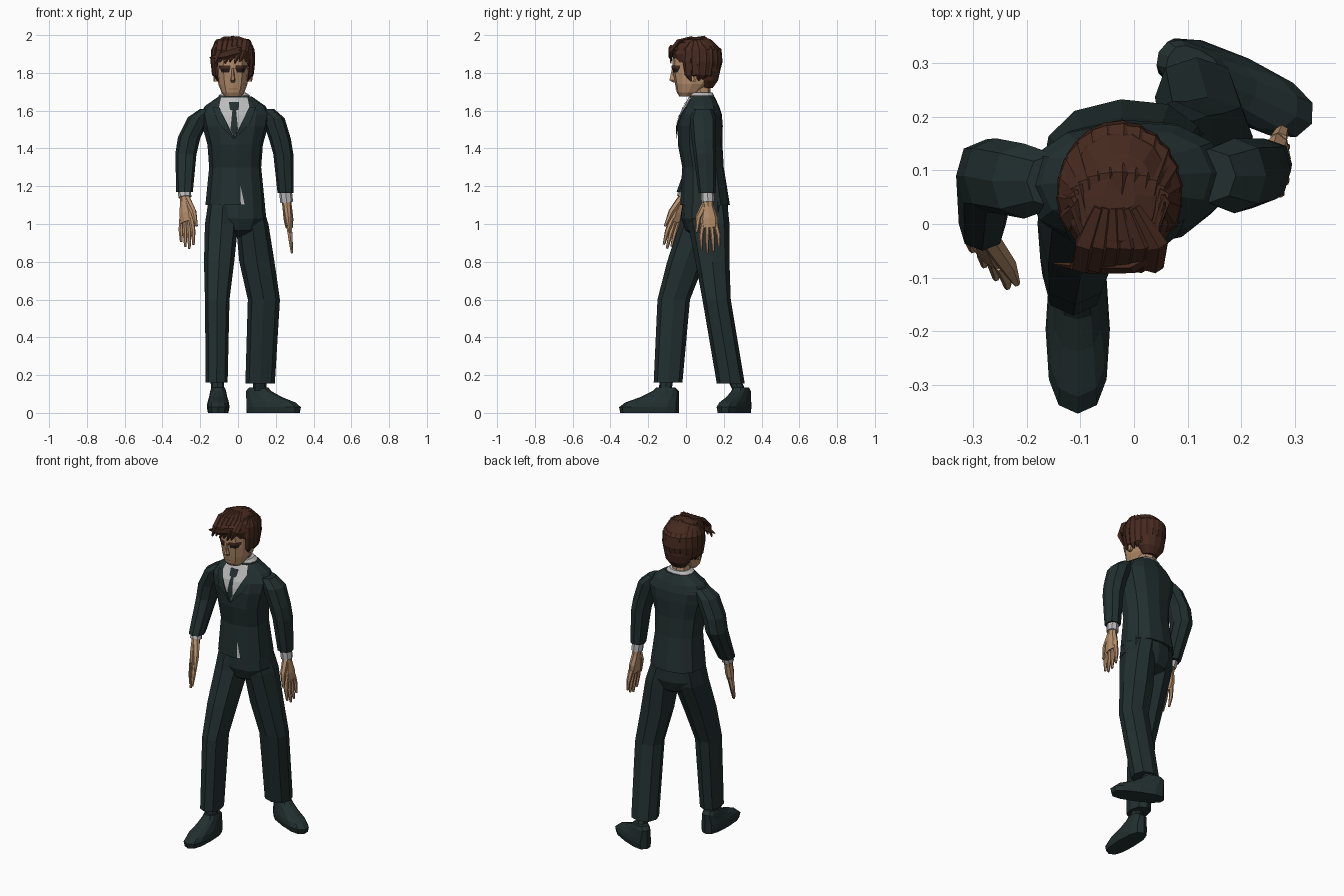
import bpy, bmesh, math
from math import cos, sin, pi, radians
from mathutils import Vector
from mathutils.bvhtree import BVHTree

cube = bpy.data.objects.get("Cube")
if cube:
    bpy.data.objects.remove(cube, do_unlink=True)


def material(name, red, green, blue):
    mat = bpy.data.materials.new(name)
    mat.use_nodes = True
    mat.diffuse_color = (red, green, blue, 1)
    mat.node_tree.nodes["Principled BSDF"].inputs["Base Color"].default_value = mat.diffuse_color
    return mat


SUIT = material("dark green suit", .016, .028, .029)
SHIRT = material("grey white shirt", .5, .5, .5)
SKIN = material("tan skin", .46, .27, .15)
LIP = material("brown lip", .3, .16, .08)
HAIR = material("brown hair", .062, .023, .014)
EYE = material("dark eye", .014, .009, .008)
BODY_X, HEAD_X = -.015, -.027
SIDES = (("right", -1), ("left", 1))


def add_object(name, bm, mat):
    mesh = bpy.data.meshes.new(name)
    bm.to_mesh(mesh)
    bm.free()
    mesh.materials.append(mat)
    obj = bpy.data.objects.new(name, mesh)
    bpy.context.collection.objects.link(obj)
    return obj


def skin_rings(name, rings, mat):
    """Bridge a stack of equal point rings and cap both ends."""
    bm = bmesh.new()
    rows = [[bm.verts.new(point) for point in ring] for ring in rings]
    count = len(rows[0])
    for low, high in zip(rows, rows[1:]):
        for i in range(count):
            j = (i + 1) % count
            bm.faces.new((low[i], low[j], high[j], high[i]))
    bm.faces.new(rows[0])
    bm.faces.new(rows[-1])
    bmesh.ops.recalc_face_normals(bm, faces=bm.faces)
    return add_object(name, bm, mat)


def oval(center, u, v, count, square):
    def power(t):
        return math.copysign(abs(t) ** square, t) if abs(t) > 1e-6 else 0
    angles = [2 * pi * i / count for i in range(count)]
    return [center + u * power(cos(a)) + v * power(sin(a)) for a in angles]


def loft(name, sections, mat, count=8, square=.85, yaw=0):
    """Level sections, each x, y, z, half width, half depth."""
    u, v = Vector((cos(yaw), sin(yaw), 0)), Vector((-sin(yaw), cos(yaw), 0))
    rings = [oval(Vector(place), u * width, v * depth, count, square)
             for *place, width, depth in sections]
    return skin_rings(name, rings, mat)


def column(name, x, sections, mat, count=12, square=.85, yaw=0):
    """Loft whose sections share one x."""
    return loft(name, [(x, *section) for section in sections], mat, count, square, yaw)


def tube(name, path, sizes, across, mat, count=6):
    """Flattened tube along a path; sizes are half width and half thickness."""
    path = [Vector(point) for point in path]
    last = len(path) - 1
    rings = []
    for i, (point, (width, thick)) in enumerate(zip(path, sizes)):
        along = (path[min(i + 1, last)] - path[max(i - 1, 0)]).normalized()
        u = Vector(across)
        u = (u - along * u.dot(along)).normalized()
        rings.append(oval(point, u * width, along.cross(u) * thick, count, 1))
    return skin_rings(name, rings, mat)


def plate(name, target, rows, mat, lift=.005, cols=6, steps=4):
    """Thin patch laid on the front of a part; rows are z, x start, x end, rising."""
    tree = BVHTree.FromPolygons([vert.co for vert in target.data.vertices],
                                [poly.vertices[:] for poly in target.data.polygons])
    bm = bmesh.new()
    grid = []
    for k in range((len(rows) - 1) * steps + 1):
        i = min(k // steps, len(rows) - 2)
        z, start, end = Vector(rows[i]).lerp(Vector(rows[i + 1]), k / steps - i)
        line = []
        for col in range(cols + 1):
            x = start + (end - start) * col / cols
            hit = tree.ray_cast(Vector((x, -1, z)), Vector((0, 1, 0)))[0]
            line.append(bm.verts.new((x, (hit.y if hit else .05) - lift, z)))
        grid.append(line)
    for low, high in zip(grid, grid[1:]):
        for i in range(cols):
            bm.faces.new((low[i], low[i + 1], high[i + 1], high[i]))
    return add_object(name, bm, mat)


# Trousers
column("trouser_seat", 0, [(.1, .935, .05, .05), (.1, .965, .11, .1), (.1, 1.03, .15, .125),
                           (.1, 1.12, .14, .12)], SUIT)
loft("right_trouser_leg", [(-.08, .09, 1.1, .08, .11), (-.087, .075, 1, .088, .11),
                           (-.1, 0, .8, .08, .1), (-.11, -.065, .6, .065, .086),
                           (-.113, -.095, .16, .058, .076)], SUIT)
loft("left_trouser_leg", [(.05, .11, 1.1, .08, .11), (.075, .12, 1, .086, .11),
                          (.1, .14, .8, .093, .09), (.137, .162, .6, .085, .075),
                          (.117, .237, .155, .078, .074)], SUIT)


# Shoes and ankles, built from the heel along a heading
def shoe(side, heel, heading, leg):
    heel, forward = Vector(heel), Vector((cos(heading), sin(heading), 0))
    up = Vector((0, 0, 1))
    outline = [(0, .155, .054), (.03, .158, .06), (.055, .142, .057),
               (.085, .1, .048), (.115, .07, .042), (.135, .05, .036)]
    loft(side + "_shoe", [(*(heel + forward * max(reach, .07) + up * z), reach, width)
                          for z, reach, width in outline], SUIT, 12, .75, heading)
    loft(side + "_ankle", [(*(heel + forward * .075 + up * .1), .034, .034),
                           (*leg, .2, .036, .036)], SUIT)


shoe("right", (-.105, -.038, 0), radians(-90), (-.113, -.1))
shoe("left", (.046, .321, 0), radians(-25), (.117, .245))

# Jacket, shirt and tie
jacket = column("jacket", BODY_X, [(.1, 1.1, .158, .133), (.09, 1.3, .138, .11),
                                   (.075, 1.42, .147, .118), (.075, 1.52, .175, .12),
                                   (.08, 1.58, .188, .11), (.085, 1.625, .16, .09),
                                   (.085, 1.675, .088, .066)], SUIT, yaw=radians(4))
plate("shirt_front", jacket, [(1.46, -.022, -.018), (1.62, -.1, .06), (1.67, -.09, .05)], SHIRT)
plate("shirt_tail", jacket, [(1.103, .015, .035), (1.2, .012, .014)], SHIRT, cols=2)
plate("necktie", jacket, [(1.46, -.022, -.018), (1.5, -.04, 0), (1.6, -.03, -.01),
                          (1.605, -.043, .003), (1.645, -.048, .006)], SUIT, .009)
for side, s in SIDES:
    edge = [(1.45, 0, .004), (1.53, .038, .083), (1.62, .08, .115)]
    plate(side + "_lapel", jacket, [(z, *sorted((s * inner - .02, s * outer - .02)))
                                    for z, inner, outer in edge], SUIT, .009, 3)
column("shirt_collar", -.02, [(.083, 1.64, .07, .055), (.085, 1.68, .083, .064),
                              (.08, 1.695, .062, .06)], SHIRT)

# Sleeves
loft("right_sleeve", [(-.15, .08, 1.61, .05, .05), (-.205, .08, 1.565, .06, .07),
                      (-.258, .09, 1.46, .06, .07), (-.276, .09, 1.37, .056, .068),
                      (-.283, 0, 1.17, .044, .05)], SUIT)
loft("left_sleeve", [(.14, .09, 1.61, .05, .05), (.187, .09, 1.56, .06, .07),
                     (.222, .095, 1.45, .058, .065), (.24, .1, 1.37, .053, .06),
                     (.252, .112, 1.165, .043, .045)], SUIT)


# Hands: palm, four fingers and a thumb, with the shirt cuff
def hand(side, wrist, knuckle, tip, across):
    wrist, knuckle, tip, across = map(Vector, (wrist, knuckle, tip, across))
    down = (knuckle - wrist).normalized()
    tube(side + "_cuff", [wrist - down * .04, wrist + down * .025],
         [(.035, .034)] * 2, across, SHIRT, 8)
    tube(side + "_palm", [wrist, wrist + down * .05, wrist.lerp(knuckle, .7), knuckle],
         [(.027, .025), (.03, .025), (.048, .026), (.046, .02)], across, SKIN, 8)
    for i, length in enumerate((.85, 1, .93, .75)):
        offset = across * (1.5 - i)
        root = knuckle + offset * .023 - down * .02
        end = knuckle.lerp(tip, length) + offset * .031
        tube(f"{side}_finger_{i}", [root, root.lerp(end, .5) + offset * .004, end],
             [(.013, .017), (.012, .013), (.006, .007)], across, SKIN)
    base = wrist + down * .035 + across * .015
    tube(side + "_thumb", [base, base + down * .07 + across * .04, base + down * .15 + across * .055],
         [(radius, radius) for radius in (.02, .017, .007)], across, SKIN)


hand("right", (-.283, -.008, 1.165), (-.27, -.055, 1.01), (-.268, -.09, .87), (.7, -.7, 0))
hand("left", (.255, .115, 1.14), (.272, .125, .98), (.286, .13, .845), (0, -1, 0))

# Head
column("neck", HEAD_X, [(.08, 1.64, .055, .055), (.07, 1.78, .05, .055)], SKIN, 8)
head = column("head", HEAD_X, [(0, 1.675, .042, .035), (.012, 1.695, .06, .06),
                               (.032, 1.74, .077, .09), (.05, 1.8, .085, .12),
                               (.05, 1.87, .086, .123), (.05, 1.94, .07, .1)], SKIN, square=.8)
column("nose", HEAD_X, [(-.06, 1.75, .009, .01), (-.07, 1.762, .013, .021),
                        (-.07, 1.785, .008, .014), (-.068, 1.825, .006, .007)], SKIN, 6)
plate("mouth", head, [(1.712, -.05, -.004), (1.717, -.052, -.002)], LIP, .004)
for side, s in SIDES:
    def span(z, inner, outer):
        return (z, *sorted((HEAD_X + s * inner, HEAD_X + s * outer)))
    plate(side + "_eye", head, [span(1.803, .02, .06), span(1.822, .015, .068)], EYE, .004)
    plate(side + "_brow", head, [span(1.822, .012, .072), span(1.84, .014, .075)], HAIR, .008)
    column(side + "_ear", HEAD_X + s * .09, [(.04, 1.755, .012, .012), (.05, 1.82, .016, .024),
                                             (.05, 1.84, .01, .016)], SKIN, 6)

# Hair: a cap, with locks combed back over the crown and down the sides
column("hair_cap", HEAD_X, [(.112, 1.72, .045, .03), (.115, 1.76, .078, .056),
                            (.105, 1.81, .092, .078), (.062, 1.855, .104, .122),
                            (.052, 1.9, .108, .132), (.05, 1.945, .097, .118),
                            (.05, 1.978, .068, .083), (.055, 1.99, .03, .035)], HAIR, 14, .95)
LOCKS = 15
for i in range(LOCKS):
    angle = radians(-112 + 224 * i / (LOCKS - 1))
    sx, cy = sin(angle), cos(angle)
    low = 1.71 + .05 * abs(sx) + .012 * (i % 2)
    crown = [(HEAD_X + sx * .06, -.035, 1.97),
             (HEAD_X + sx * .084, .05 + cy * .045, 1.987 - .02 * abs(sx))]
    fall = [(HEAD_X + sx * wide, .055 + cy * deep, z) for wide, deep, z in
            ((.105, .124, 1.92), (.108, .128, 1.86), (.1, .11, 1.79), (.085, .072, low))]
    tube(f"hair_lock_{i}", crown + fall,
         [(width, min(width * .6, .011)) for width in (.01, .018, .027, .027, .022, .005)],
         (cy, -sx, 0), HAIR, 5)

# Fringe swept to the right, with one long outer lock
for i in range(6):
    x = -.105 + .026 * i
    tube(f"fringe_lock_{i}", [(x / 2 - .012, .03, 1.988), (x + .015, -.04, 1.965),
                              (x + .008, -.08, 1.915), (x - .018, -.08, 1.85 + .008 * (i % 2))],
         [(width, width * .55) for width in (.012, .024, .023, .005)], (1, 0, 0), HAIR, 5)
tube("swept_lock", [(.05, -.05, 1.93), (0, -.08, 1.92), (-.08, -.082, 1.895), (-.15, -.074, 1.88)],
     [(.012, .01), (.03, .013), (.026, .012), (.003, .003)], (0, 0, 1), HAIR)
